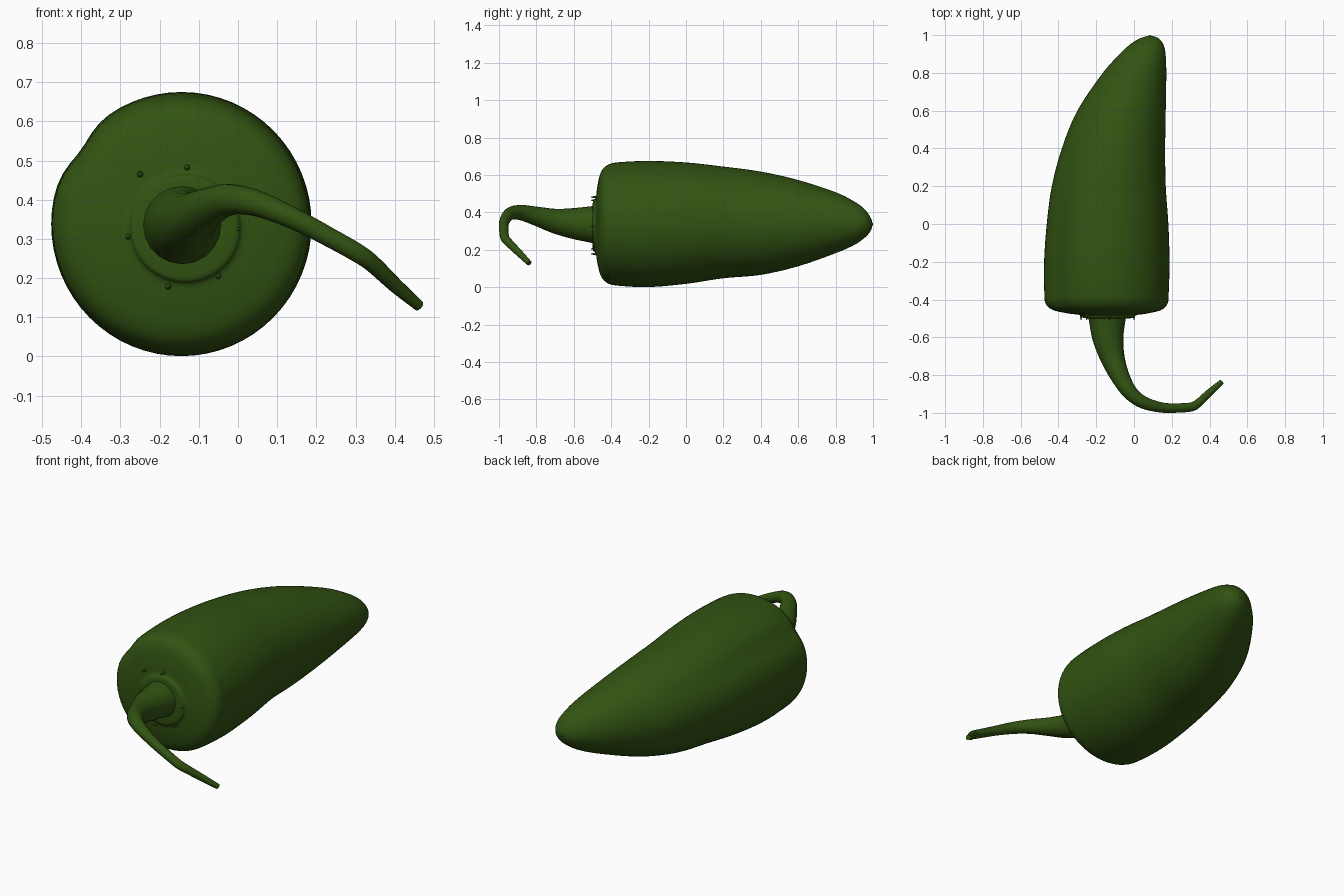
import bpy, bmesh, math
from mathutils import Vector

if "Cube" in bpy.data.objects:
    bpy.data.objects.remove(bpy.data.objects["Cube"])

green = bpy.data.materials.new("pepper green")
green.diffuse_color = (0.032, 0.087, 0.006, 1)
green.use_nodes = True
green.node_tree.nodes["Principled BSDF"].inputs["Base Color"].default_value = green.diffuse_color


def finish(obj):
    obj.data.materials.append(green)
    for p in obj.data.polygons:
        p.use_smooth = True


def spline(rows, steps):
    """Catmull-Rom interpolation through rows of numbers."""
    pts = [Vector(r) for r in rows]
    out = []
    for i in range(len(pts) - 1):
        p0, p1, p2, p3 = pts[max(i - 1, 0)], pts[i], pts[i + 1], pts[min(i + 2, len(pts) - 1)]
        for s in range(steps):
            t = s / steps
            out.append(0.5 * (2 * p1 + (p2 - p0) * t + (2 * p0 - 5 * p1 + 4 * p2 - p3) * t * t
                              + (3 * p1 - p0 - 3 * p2 + p3) * t ** 3))
    return out + [pts[-1]]


# Body: lofted sections, each (y, left x), (right x, bottom z, top z)
ends = [
    (-0.500, -0.245, -0.025, 0.220, 0.440), (-0.496, -0.270, 0.000, 0.195, 0.460),
    (-0.482, -0.285, 0.015, 0.180, 0.475), (-0.474, -0.345, 0.070, 0.130, 0.540),
    (-0.455, -0.430, 0.145, 0.060, 0.615), (-0.420, -0.468, 0.178, 0.022, 0.653),
    (-0.360, -0.475, 0.184, 0.008, 0.668), (-0.200, -0.476, 0.188, 0.001, 0.675),
    (0.0, -0.462, 0.182, 0.018, 0.667), (0.2, -0.435, 0.168, 0.048, 0.645),
    (0.4, -0.382, 0.165, 0.066, 0.618), (0.6, -0.300, 0.168, 0.112, 0.573),
    (0.8, -0.165, 0.171, 0.182, 0.508), (0.9, -0.075, 0.167, 0.226, 0.458),
    (0.95, -0.022, 0.156, 0.260, 0.422), (0.98, 0.025, 0.134, 0.290, 0.385),
    (0.993, 0.060, 0.110, 0.314, 0.360)]
N = 64
bm = bmesh.new()
rings = []
y_x = spline([r[:3] for r in ends], 5)
y_z = spline([(r[0], r[3], r[4]) for r in ends], 5)
for (y, x0, x1), (_, z0, z1) in zip(y_x, y_z):
    fade = max(0.0, min(1.0, (y + 0.49) / 0.06)) * max(0.0, 1 - max(y, 0) / 0.7)
    ring = []
    for k in range(N):
        a = 2 * math.pi * k / N
        # shallow dent along the upper left shoulder
        d = 1 - 0.045 * fade * math.exp(-((a - math.radians(144)) / 0.2) ** 2)
        ring.append(bm.verts.new(((x0 + x1) / 2 + (x1 - x0) / 2 * d * math.cos(a), y,
                                  (z0 + z1) / 2 + (z1 - z0) / 2 * d * math.sin(a))))
    rings.append(ring)
for r, s in zip(rings, rings[1:]):
    for k in range(N):
        bm.faces.new((r[k], r[(k + 1) % N], s[(k + 1) % N], s[k]))
for ring, c in ((rings[0], (-0.135, -0.5, 0.33)), (rings[-1], (0.085, 0.997, 0.337))):
    v = bm.verts.new(c)
    for k in range(N):
        bm.faces.new((ring[k], ring[(k + 1) % N], v))
bmesh.ops.recalc_face_normals(bm, faces=bm.faces)
mesh = bpy.data.meshes.new("pepper_body")
bm.to_mesh(mesh)
bm.free()
body = bpy.data.objects.new("pepper_body", mesh)
bpy.context.collection.objects.link(body)
finish(body)

# Stem: tapering hooked tube, points (x, y, z, radius)
path = [(-0.142, -0.47, 0.335, 0.106), (-0.142, -0.51, 0.336, 0.097), (-0.138, -0.60, 0.341, 0.083),
        (-0.116, -0.70, 0.354, 0.066), (-0.077, -0.80, 0.380, 0.051), (-0.022, -0.89, 0.400, 0.040),
        (0.050, -0.945, 0.390, 0.033), (0.150, -0.972, 0.348, 0.027), (0.230, -0.974, 0.306, 0.025),
        (0.305, -0.968, 0.264, 0.024), (0.345, -0.944, 0.235, 0.022), (0.400, -0.892, 0.183, 0.019),
        (0.462, -0.838, 0.129, 0.014)]
curve = bpy.data.curves.new("stem", "CURVE")
curve.dimensions = "3D"
curve.bevel_depth = 1
curve.bevel_resolution = 8
curve.use_fill_caps = True
pts = spline(path, 5)
sp = curve.splines.new("POLY")
sp.points.add(len(pts) - 1)
for p, (x, y, z, r) in zip(sp.points, pts):
    p.co = (x, y, z, 1)
    p.radius = r
stem = bpy.data.objects.new("stem", curve)
bpy.context.collection.objects.link(stem)
bpy.context.view_layer.objects.active = stem
stem.select_set(True)
bpy.ops.object.convert(target="MESH")
finish(bpy.context.object)

# Small spikes around the stem
for x, z in ((-0.25, 0.465), (-0.13, 0.482), (0.0, 0.325), (-0.05, 0.205), (-0.178, 0.178), (-0.28, 0.305)):
    bpy.ops.mesh.primitive_cone_add(vertices=8, radius1=0.011, radius2=0.002, depth=0.045,
                                    location=(x, -0.486, z), rotation=(math.pi / 2, 0, 0))
    bpy.context.object.name = "calyx_spike"
    finish(bpy.context.object)

# Blossom-end nub at the tip
bpy.ops.mesh.primitive_uv_sphere_add(segments=16, ring_count=8, radius=0.014, location=(0.085, 0.986, 0.337))
bpy.context.object.name = "tip_nub"
finish(bpy.context.object)
